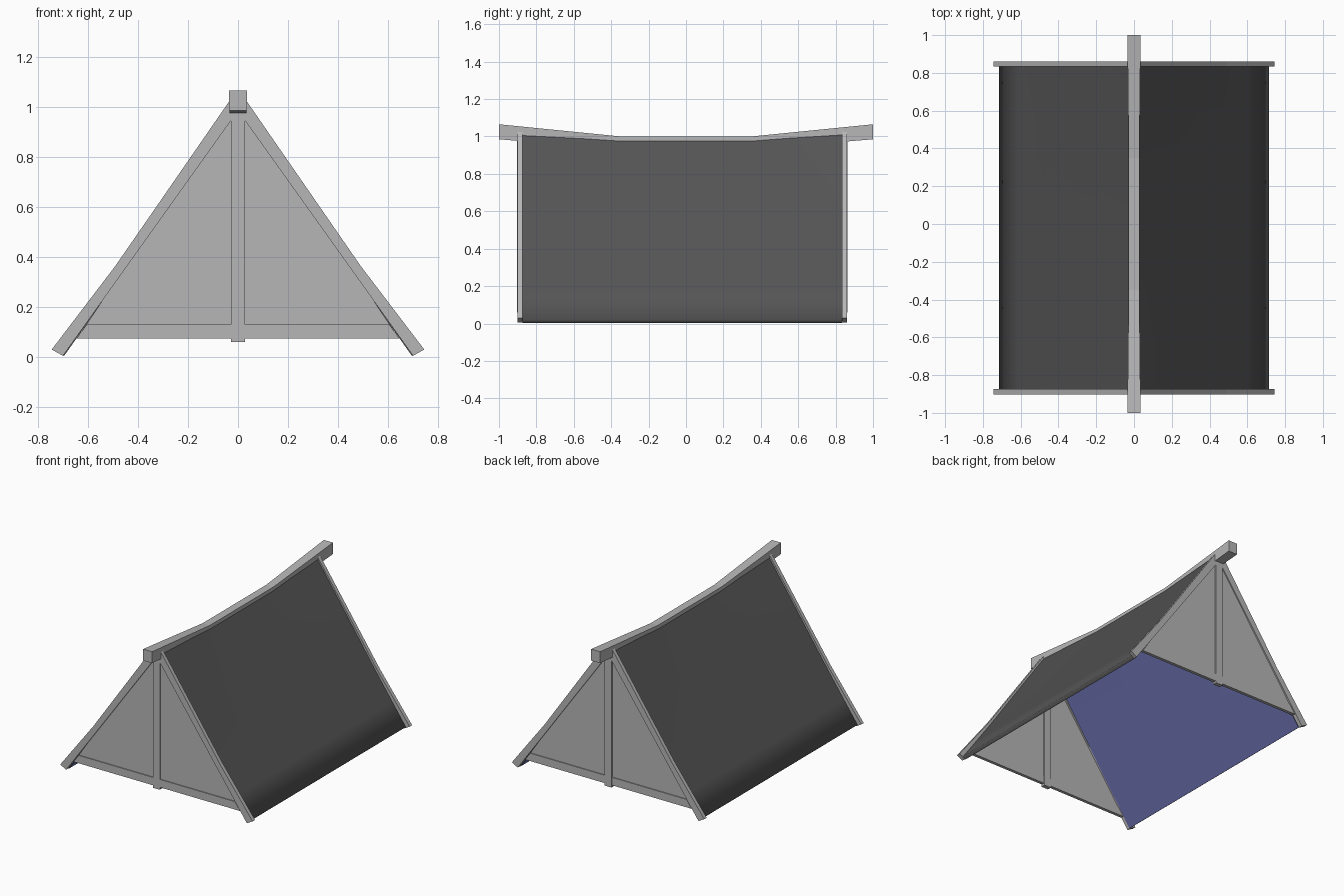
import bpy
import bmesh

cube = bpy.data.objects.get("Cube")
if cube:
    bpy.data.objects.remove(cube, do_unlink=True)


def material(name, rgb):
    m = bpy.data.materials.new(name)
    m.use_nodes = True
    m.diffuse_color = (*rgb, 1)
    m.node_tree.nodes["Principled BSDF"].inputs["Base Color"].default_value = (*rgb, 1)
    return m


GREY = material("grey_timber", (0.47, 0.47, 0.47))
DARK = material("dark_roofing", (0.09, 0.09, 0.09))
BLUE = material("blue_lining", (0.14, 0.155, 0.4))


def loft(name, sections, mats):
    """Closed solid through matching rings of (x, y, z) points."""
    bm = bmesh.new()
    rings = [[bm.verts.new(p) for p in ring] for ring in sections]
    n = len(rings[0])
    sides = {}
    for a, b in zip(rings, rings[1:]):
        for i in range(n):
            j = (i + 1) % n
            sides.setdefault(i, []).append(bm.faces.new((a[i], a[j], b[j], b[i])))
    bm.faces.new(rings[0])
    bm.faces.new(rings[-1])
    bmesh.ops.recalc_face_normals(bm, faces=bm.faces[:])
    # Roof rings run ridge, bend, eave outside (smooth), then back inside (lined)
    if len(mats) > 1:
        for i, faces in sides.items():
            for f in faces:
                f.smooth = i <= n // 2 - 1
                f.material_index = int(n // 2 <= i < n - 1)
    mesh = bpy.data.meshes.new(name)
    bm.to_mesh(mesh)
    bm.free()
    for m in mats:
        mesh.materials.append(m)
    obj = bpy.data.objects.new(name, mesh)
    bpy.context.collection.objects.link(obj)
    return obj


def prism(name, outline, y, depth):
    """Extrude an x-z outline along y, centred on y."""
    ends = (y - depth / 2, y + depth / 2)
    return loft(name, [[(x, e, z) for x, z in outline] for e in ends], [GREY])


def bar(name, half, low, high, y, depth):
    prism(name, [(-half, low), (half, low), (half, high), (-half, high)], y, depth)


# Sagging roof slopes: dark outside, lined inside
OUTER = [(0.03, 0.975), (0.23, 0.70), (0.475, 0.36), (0.61, 0.168), (0.715, 0.02)]
INNER = [(x - 0.019, z - 0.016) for x, z in reversed(OUTER)]
STATIONS = [(-0.875, 0.035), (-0.35, 0), (0.35, 0), (0.835, 0.038)]
for side, s in (("left", 1), ("right", -1)):
    rings = []
    for y, lift in STATIONS:
        rings.append([(s * x, y, z + lift * max(0, (z - 0.36) / 0.615))
                      for x, z in OUTER + INNER])
    loft(side + "_roof_slope", rings, [DARK, BLUE])

# Ridge beam, raised at both ends
rings = []
for y, w, low, high in ((-1, 0.035, 0.985, 1.065), (-0.35, 0.028, 0.93, 1.0),
                        (0.35, 0.028, 0.93, 1.0), (1, 0.035, 0.985, 1.065)):
    rings.append([(-w, y, low), (w, y, low), (w, y, high), (-w, y, high)])
loft("ridge_beam", rings, [GREY])

# Gable ends: bent rafters, infill panel, tie beam and centre post
RAFTER = [(0, 1.03), (0.03, 1.03), (0.49, 0.365), (0.745, 0.03),
          (0.70, 0.005), (0.45, 0.355), (0, 0.985)]
PANEL = [(-0.62, 0.11), (0.62, 0.11), (0.455, 0.355), (0, 0.995), (-0.455, 0.355)]
for end, y in (("front", -0.888), ("back", 0.848)):
    for side, s in (("left", 1), ("right", -1)):
        prism(f"{end}_{side}_rafter", [(s * x, z) for x, z in RAFTER], y, 0.027)
    prism(end + "_gable_panel", PANEL, y, 0.01)
    tie = [(-0.645, 0.075), (0.645, 0.075), (0.605, 0.13), (-0.605, 0.13)]
    prism(end + "_tie_beam", tie, y, 0.022)
    bar(end + "_centre_post", 0.027, 0.06, 0.985, y, 0.03)
